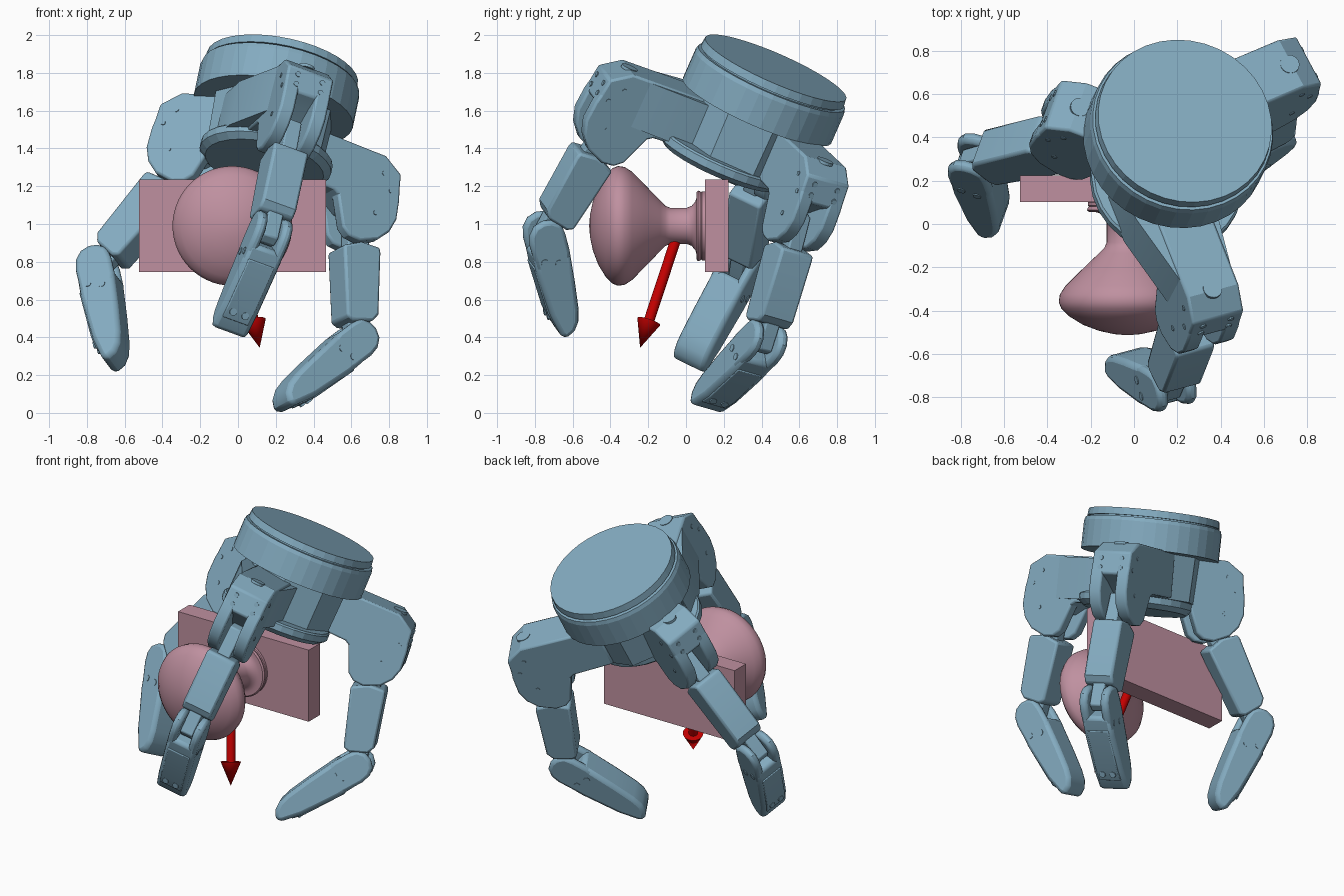
import bpy, bmesh, math
from mathutils import Vector as V, Matrix

if "Cube" in bpy.data.objects:
    bpy.data.objects.remove(bpy.data.objects["Cube"])


def material(name, rgb):
    m = bpy.data.materials.new(name)
    m.diffuse_color = (*rgb, 1)
    m.use_nodes = True
    m.node_tree.nodes["Principled BSDF"].inputs["Base Color"].default_value = m.diffuse_color
    return m


BLUE = material("steel_blue", (0.23, 0.41, 0.53))
PINK = material("dusty_pink", (0.52, 0.28, 0.35))
RED = material("red", (0.55, 0.0, 0.0))


def finish(bm, name, mat, bevel=0, smooth=None, segs=2):
    bmesh.ops.recalc_face_normals(bm, faces=bm.faces)
    me = bpy.data.meshes.new(name)
    bm.to_mesh(me)
    bm.free()
    ob = bpy.data.objects.new(name, me)
    bpy.context.collection.objects.link(ob)
    me.materials.append(mat)
    if bevel:
        b = ob.modifiers.new("bevel", 'BEVEL')
        b.width, b.segments, b.limit_method = bevel, segs, 'ANGLE'
        b.angle_limit = math.radians(40)
    if smooth:
        bpy.ops.object.select_all(action='DESELECT')
        ob.select_set(True)
        bpy.context.view_layer.objects.active = ob
        bpy.ops.object.shade_smooth_by_angle(angle=math.radians(smooth))
    return ob


def prism(name, pts, origin, ax, ay, az, lo, hi, bevel=0.012, smooth=30):
    """Extrude a flat profile (ax, ay plane) along az from lo to hi."""
    bm = bmesh.new()
    f = bm.faces.new([bm.verts.new(origin + ax * a + ay * b + az * lo) for a, b in pts])
    new = bmesh.ops.extrude_face_region(bm, geom=[f])["geom"]
    bmesh.ops.translate(bm, vec=az * (hi - lo),
                        verts=[g for g in new if isinstance(g, bmesh.types.BMVert)])
    return finish(bm, name, BLUE, bevel, smooth)


def lathe(name, profile, origin, axis, n, mat, smooth=None):
    """Spin (height, radius) points about an axis."""
    rot = V(axis).to_track_quat('Z', 'Y').to_matrix().to_4x4()
    bm = bmesh.new()
    vs = [bm.verts.new((r, 0, h)) for h, r in profile]
    es = [bm.edges.new(p) for p in zip(vs, vs[1:])]
    bmesh.ops.spin(bm, geom=vs + es, axis=(0, 0, 1), cent=(0, 0, 0),
                   angle=math.tau, steps=n, use_merge=True)
    bmesh.ops.remove_doubles(bm, verts=bm.verts, dist=1e-5)
    bm.transform(Matrix.Translation(origin) @ rot)
    return finish(bm, name, mat, 0, smooth)


def disc(name, centre, axis, r, half, n=14):
    return lathe(name, [(-half, 0), (-half, r), (half, r), (half, 0)],
                 centre, axis, n, BLUE)


# Held knob, its mounting board and the force arrow
C = V((-0.03, 0, 0.99))
knob = [(-.513, 0), (-.508, .06), (-.493, .13), (-.465, .205), (-.425, .27), (-.39, .305),
        (-.36, .317), (-.325, .312), (-.286, .287), (-.21, .21), (-.135, .132), (-.11, .107),
        (-.085, .096), (.005, .096), (.03, .106), (.05, .13), (.056, .152), (.056, .178),
        (.064, .187), (.075, .183), (.08, .178), (.085, .183), (.1, .183), (.104, .17), (.104, 0)]
lathe("knob", knob, C, (0, 1, 0), 56, PINK, 40)

bm = bmesh.new()
bmesh.ops.create_cube(bm, size=1)
bm.transform(Matrix.Translation((-.03, .163, .99)) @ Matrix.Diagonal((.99, .123, .49, 1)))
finish(bm, "mounting_board", PINK)

start, tip = V((-.03, -.03, .99)), V((.115, -.243, .345))
L = (tip - start).length
lathe("force_arrow", [(0, 0), (0, .028), (L - .15, .028), (L - .15, .064), (L, 0)],
      start, tip - start, 24, RED, 40)

# Hub: stacked discs on a tilted axis
T = V((.235, .475, 1.825))
N = V((.19, .396, .9)).normalized()
lathe("hub_drum", [(0, 0), (0, .408), (-.045, .413), (-.045, .398), (-.055, .398), (-.055, .423),
                   (-.08, .43), (-.25, .43), (-.25, 0)], T, N, 36, BLUE)
lathe("palm_body", [(-.24, 0), (-.24, .335), (-.53, .325), (-.53, 0)], T, N, 8, BLUE)
UA = V((.26, -.9, .34)).normalized()
lathe("palm_plate", [(-.52, 0), (-.52, .345), (-.53, .355), (-.57, .355), (-.60, .32), (-.60, 0)],
      T + UA * .07, N, 28, BLUE)

# Shared finger profiles
block = [(-.48, .38), (.04, .38), (.15, .31), (.168, .17), (.08, .13), (-.10, .02), (-.21, .09),
         (-.48, .10)]
cheek = [(-.19, .09), (-.05, .22), (.155, .25), (.172, .17), (.18, .06), (.155, -.02),
         (.10, -.085), (.0, -.13), (-.07, -.125), (-.115, -.09)]
pad = [(-.06, -.075), (-.09, -.03), (-.095, .02), (-.075, .07), (-.03, .1), (.03, .107), (.2, .095),
       (.45, .055), (.57, .018), (.6, .0), (.595, -.025), (.57, -.065), (.52, -.092), (.45, -.102),
       (.3, -.104), (.1, -.1), (0, -.09)]


def finger(tag, j1, j2, end):
    j1, j2, end = V(j1), V(j2), V(end)
    d2, d3 = (j2 - j1).normalized(), (end - j2).normalized()
    l2, l3 = (j2 - j1).length, (end - j2).length
    h = d2.cross(d3).normalized()                  # hinge direction
    u = h.cross(N).normalized()                    # outward direction
    if u.dot(j1 - T) < 0:
        u = -u
    n = (N - h * N.dot(h)).normalized()

    # housing block that leaves the palm, forked where it turns down
    prism(tag + "_housing", block, j1, u, n, h, -.13, .13)
    for side, lo, hi in (("left", -.13, -.05), ("right", .05, .13)):
        prism(f"{tag}_housing_cheek_{side}", cheek, j1, u, n, h, lo, hi)
    disc(tag + "_housing_cap", j1 + n * .376 + u * .03, n, .045, .008, 20)

    # middle link with narrow hinge tongues
    s2 = (u - d2 * u.dot(d2)).normalized()
    tongue = [(-.06, -.05), (-.075, .0), (-.05, .06), (.12, .07), (l2 - .1, .06), (l2 + .05, .05),
              (l2 + .07, 0), (l2 + .05, -.05), (l2 - .1, -.06), (.12, -.06)]
    prism(tag + "_link_tongue", tongue, j1, d2, s2, h, -.042, .042, 0.008)
    body = [(.15, -.11), (.12, .0), (.14, .105), (.17, .11), (l2 - .13, .095),
            (l2 - .09, .06), (l2 - .08, -.06), (l2 - .1, -.095)]
    prism(tag + "_middle_link", body, j1, d2, s2, h, -.098, .098, 0.014)

    # fingertip: slotted knuckle and a long tapered pad
    s3 = (u - d3 * u.dot(d3)).normalized()
    k = l3 / .6
    pts = [(a * k if a > 0 else a, b) for a, b in pad]
    prism(tag + "_tip", [(.07, -.1), (.07, .102)] + pts[6:15], j2, d3, s3, h, -.1, .1, .025)
    knuckle = pts[:6] + [(.18, .09), (.18, -.09)] + pts[15:]
    for side, lo, hi in (("left", -.1, -.045), ("right", .045, .1)):
        prism(f"{tag}_tip_cheek_{side}", knuckle, j2, d3, s3, h, lo, hi, 0.02)
    prism(tag + "_tip_nail", [(.16, .085), (.16, .104), (.44, .065), (.52, .04), (.5, .02)],
          j2, d3 * k, s3, h, -.075, .075, 0.006)

    # screw heads
    for sg in (-1, 1):
        for a, b in ((.13, .045), (.15, -.03)):
            disc(tag + "_tip_screw", j2 + d3 * a + s3 * b + h * sg * .1, h, .02, .004)
        for a, b in ((.05, .28), (.11, .2), (.05, .05)):
            disc(tag + "_housing_screw", j1 + u * a + n * b + h * sg * .13, h, .013, .004, 10)
        for a, b in ((.155, .27), (.163, .21)):
            disc(tag + "_housing_front_screw", j1 + u * (a + .002) + n * b + h * sg * .07,
                 u, .015, .004, 10)
        disc(tag + "_nail_screw", j2 + d3 * .47 * k + s3 * .058 + h * sg * .035, s3, .02, .006)
    return j1, u, h, n


j, u, h, n = finger("front_finger", (.27, -.425, 1.48), (.165, -.745, .955), (-.05, -.665, .42))
# tapered shoulder joining the fixed front finger to the palm
prism("front_finger_shoulder", [(-.62, -.22), (-.40, -.22), (-.05, -.128), (-.05, .128),
                                (-.40, .17), (-.62, .17)], j, u, h, n, .11, .37, 0)
finger("left_finger", (-.29, .385, 1.295), (-.735, .29, .77), (-.68, .015, .245))
finger("right_finger", (.615, .585, 1.0), (.62, .41, .385), (.24, .10, .02))
